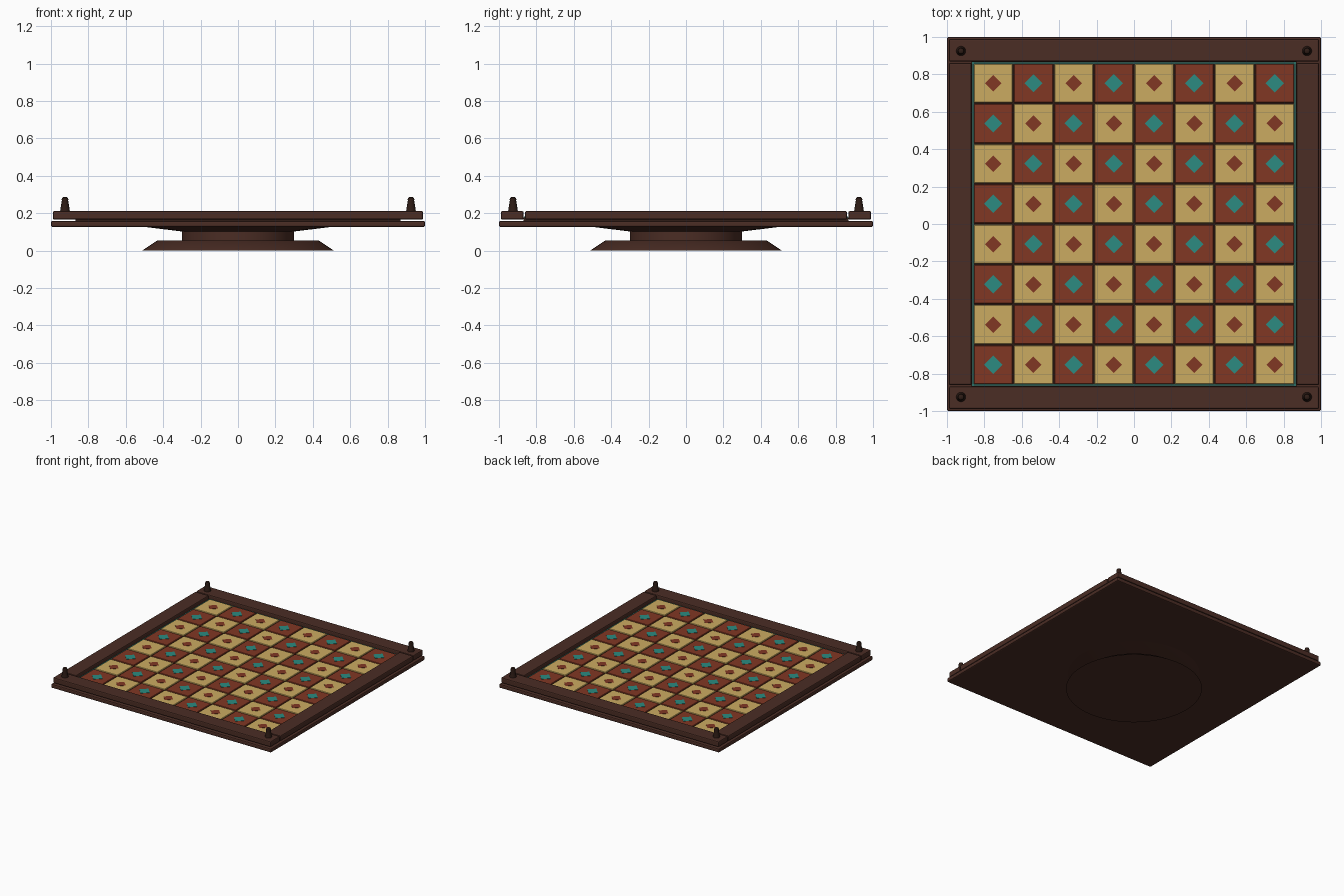
import bpy, bmesh, math

cube = bpy.data.objects.get("Cube")
if cube:
    bpy.data.objects.remove(cube, do_unlink=True)


def material(name, rgb):
    m = bpy.data.materials.new(name)
    m.use_nodes = True
    m.diffuse_color = (*rgb, 1)
    m.node_tree.nodes["Principled BSDF"].inputs["Base Color"].default_value = (*rgb, 1)
    return m


walnut = material("walnut brown", (0.07, 0.026, 0.018))
ebony = material("dark ebony", (0.028, 0.012, 0.008))
maple = material("pale maple", (0.60, 0.41, 0.12))
mahogany = material("red mahogany", (0.22, 0.038, 0.017))
teal = material("teal inlay", (0.025, 0.26, 0.22))


def finish(name, bm, mat, smooth=False):
    bmesh.ops.recalc_face_normals(bm, faces=bm.faces)
    mesh = bpy.data.meshes.new(name)
    bm.to_mesh(mesh)
    bm.free()
    mesh.materials.append(mat)
    ob = bpy.data.objects.new(name, mesh)
    bpy.context.collection.objects.link(ob)
    if smooth:
        bpy.ops.object.select_all(action='DESELECT')
        ob.select_set(True)
        bpy.context.view_layer.objects.active = ob
        bpy.ops.object.shade_smooth_by_angle(angle=math.radians(35))
    return ob


def box(name, x, y, z0, z1, w, d, mat, bevel=0, segments=2):
    """Box centred on x, y with width w and depth d, between heights z0 and z1."""
    bm = bmesh.new()
    bmesh.ops.create_cube(bm, size=1)
    for v in bm.verts:
        v.co = (x + v.co.x * w, y + v.co.y * d, (z0 + z1) / 2 + v.co.z * (z1 - z0))
    if bevel:
        bmesh.ops.bevel(bm, geom=bm.edges[:], offset=bevel, segments=segments,
                        profile=0.5, affect='EDGES')
    return finish(name, bm, mat)


def turned(name, profile, mat, sides, x=0, y=0):
    """Closed lathe form from (radius, height) pairs."""
    bm = bmesh.new()
    rings = [[bm.verts.new((x + r * math.cos(math.tau * i / sides),
                            y + r * math.sin(math.tau * i / sides), z))
              for i in range(sides)] for r, z in profile]
    for a, b in zip(rings, rings[1:]):
        for i in range(sides):
            j = (i + 1) % sides
            bm.faces.new((a[i], a[j], b[j], b[i]))
    bm.faces.new(rings[0])
    bm.faces.new(rings[-1])
    return finish(name, bm, mat, True)


# Pedestal and tray
turned("pedestal_foot", [(0.512, 0), (0.43, 0.055)], walnut, 64)
turned("pedestal_column", [(0.30, 0.05), (0.30, 0.11)], walnut, 64)
turned("pedestal_collar", [(0.30, 0.102), (0.512, 0.128)], walnut, 64)
box("base_plate", 0, 0, 0.126, 0.159, 2, 2, walnut, 0.009)
box("playing_bed", 0, 0, 0.15, 0.178, 1.738, 1.738, ebony)

# Frame rails, corner pegs and teal border on each side
for s, end, side in ((-1, "front", "right"), (1, "back", "left")):
    box(end + "_rail", 0, s * 0.929, 0.166, 0.211, 1.978, 0.122, walnut, 0.008)
    box(side + "_rail", s * 0.929, 0, 0.166, 0.211, 0.122, 1.722, walnut, 0.008)
    box(end + "_border", 0, s * 0.861, 0.176, 0.181, 1.73, 0.007, teal)
    box(side + "_border", s * 0.861, 0, 0.176, 0.181, 0.007, 1.73, teal)
    for t, where in ((-1, "front"), (1, "back")):
        turned(f"{where}_{side}_peg",
               [(0.027, 0.20), (0.025, 0.218), (0.017, 0.268), (0.018, 0.274),
                (0.015, 0.282), (0.007, 0.287)], ebony, 12, s * 0.925, t * 0.925)

# Chequered tiles with diamond inlays
PITCH = 0.215
for row in range(8):
    for col in range(8):
        x, y = (col - 3.5) * PITCH, (row - 3.5) * PITCH
        dark = (row + col) % 2 == 0
        box(f"tile_{row}_{col}", x, y, 0.17, 0.186, 0.207, 0.207,
            mahogany if dark else maple, 0.003, 1)
        bm = bmesh.new()
        r = 0.049 if dark else 0.044
        low, high = ([bm.verts.new((x + dx * r, y + dy * r, z))
                      for dx, dy in ((1, 0), (0, 1), (-1, 0), (0, -1))]
                     for z in (0.184, 0.188))
        bm.faces.new(low)
        bm.faces.new(high)
        for i in range(4):
            j = (i + 1) % 4
            bm.faces.new((low[i], low[j], high[j], high[i]))
        finish(f"diamond_{row}_{col}", bm, teal if dark else mahogany)
